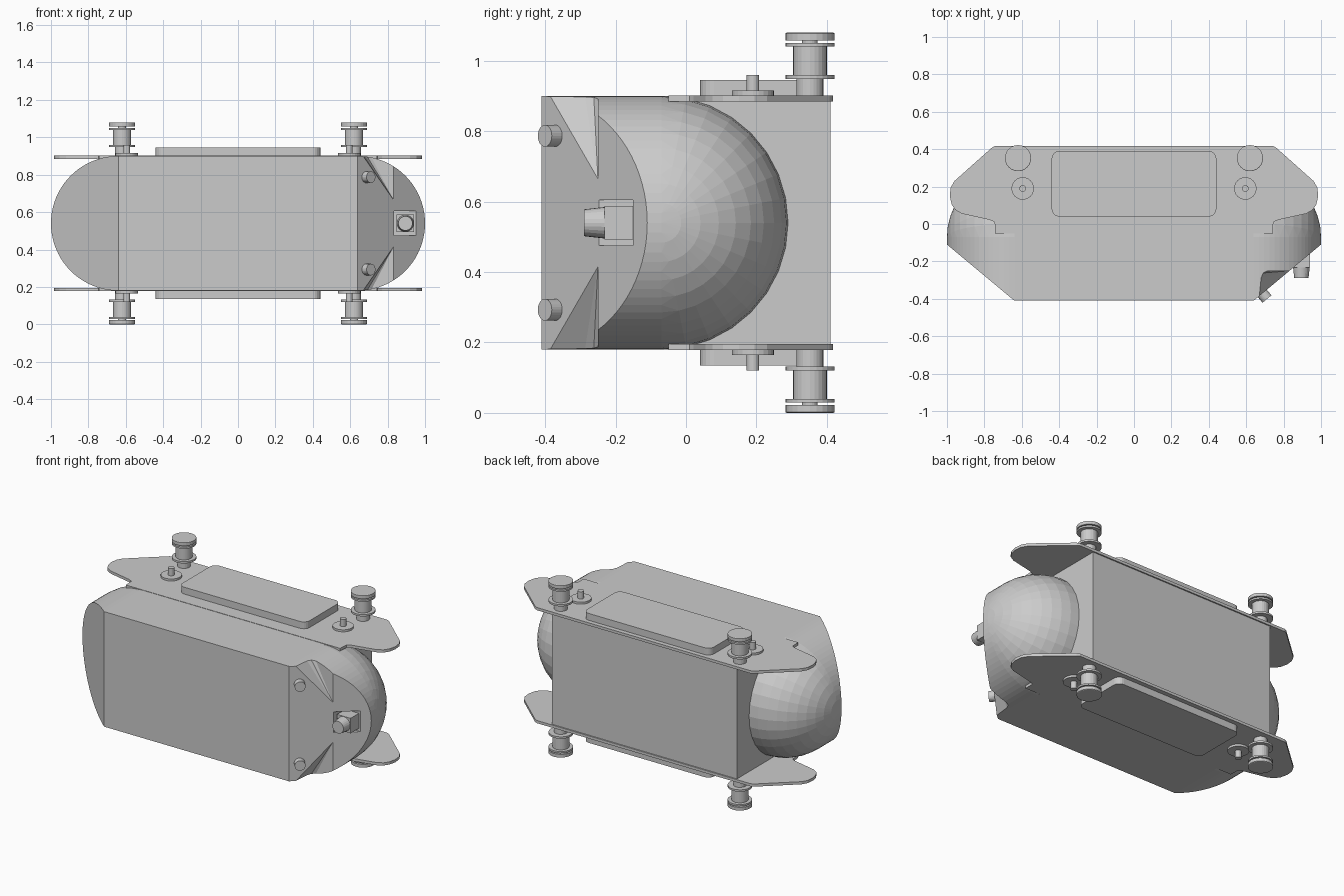
import bpy, bmesh, math
from mathutils import Vector

if "Cube" in bpy.data.objects:
    bpy.data.objects.remove(bpy.data.objects["Cube"])

MID = 0.54      # height of the horizontal mirror plane
R = 0.36        # radius of rounded ends
AX = 0.64       # half length of the straight hull


def finish(bm, name):
    bmesh.ops.recalc_face_normals(bm, faces=bm.faces[:])
    me = bpy.data.meshes.new(name)
    bm.to_mesh(me)
    bm.free()
    ob = bpy.data.objects.new(name, me)
    bpy.context.collection.objects.link(ob)
    return ob


def hull(name, pts):
    bm = bmesh.new()
    for p in pts:
        bm.verts.new(p)
    res = bmesh.ops.convex_hull(bm, input=bm.verts[:])
    junk = [g for g in res['geom_interior'] if isinstance(g, bmesh.types.BMVert)]
    bmesh.ops.delete(bm, geom=junk, context='VERTS')
    bmesh.ops.dissolve_limit(bm, angle_limit=0.01, verts=bm.verts[:], edges=bm.edges[:])
    return finish(bm, name)


def box(name, x0, x1, y0, y1, z0, z1):
    return hull(name, [(x, y, z) for x in (x0, x1) for y in (y0, y1) for z in (z0, z1)])


def prism(name, outline, z0, z1):
    bm = bmesh.new()
    f = bm.faces.new([bm.verts.new((x, y, z0)) for x, y in outline])
    ext = bmesh.ops.extrude_face_region(bm, geom=[f])
    vs = [g for g in ext['geom'] if isinstance(g, bmesh.types.BMVert)]
    bmesh.ops.translate(bm, verts=vs, vec=(0, 0, z1 - z0))
    return finish(bm, name)


def lathe(name, profile, x, y, flip, n=24):
    # profile is a list of (radius, z), closed by caps
    bm = bmesh.new()
    rings = []
    for r, z in profile:
        z = 2 * MID - z if flip else z
        rings.append([bm.verts.new((x + r * math.cos(2 * math.pi * i / n),
                                    y + r * math.sin(2 * math.pi * i / n), z)) for i in range(n)])
    for a, b in zip(rings, rings[1:]):
        for i in range(n):
            bm.faces.new((a[i], a[(i + 1) % n], b[(i + 1) % n], b[i]))
    bm.faces.new(rings[0])
    bm.faces.new(rings[-1])
    return finish(bm, name)


def rod(name, a, b, r0, r1, n=24):
    a, b = Vector(a), Vector(b)
    bm = bmesh.new()
    bmesh.ops.create_cone(bm, cap_ends=True, segments=n, radius1=r0, radius2=r1, depth=(b - a).length)
    ob = finish(bm, name)
    ob.location = (a + b) / 2
    ob.rotation_euler = (b - a).to_track_quat('Z', 'Y').to_euler()
    return ob


def cut(target, cutter):
    m = target.modifiers.new("cut", 'BOOLEAN')
    m.operation, m.object, m.solver = 'DIFFERENCE', cutter, 'EXACT'
    cutter.hide_render = True
    cutter.hide_viewport = True


# Straight hull
box("main_hull", -AX, AX, -0.41, 0.41, 0.18, 0.90)


# Rounded ends: dome behind, half cylinder in front, sliced by a sloping plane
def end_cap(name, s):
    pts = []
    for i in range(11):
        a = math.pi / 2 * i / 10
        for j in range(17):
            b = math.pi * j / 16
            r = R * math.cos(a)
            pts.append((s * (AX + R * math.sin(a)), -0.07 + r * math.sin(b), MID + r * math.cos(b)))
    for j in range(41):
        b = math.pi * j / 40
        for y in (-0.07, -0.41):
            pts.append((s * (AX + R * math.sin(b)), y, MID + R * math.cos(b)))
    ob = hull(name, pts)
    bm = bmesh.new()
    bm.from_mesh(ob.data)
    bmesh.ops.bisect_plane(bm, geom=bm.verts[:] + bm.edges[:] + bm.faces[:], dist=1e-5,
                           plane_co=(s * AX, -0.41, 0), plane_no=(s * 0.30, -0.36, 0), clear_outer=True)
    bmesh.ops.holes_fill(bm, edges=[e for e in bm.edges if e.is_boundary], sides=0)
    bmesh.ops.recalc_face_normals(bm, faces=bm.faces[:])
    bm.to_mesh(ob.data)
    bm.free()
    return ob


end_cap("left_end", -1)
right = end_cap("right_end", 1)

# Corner notches in the right end
for flip in (False, True):
    pts = [(0.655, -0.40, 0.92), (0.665, -0.29, 0.92), (0.677, -0.263, 0.92), (0.70, -0.25, 0.92),
           (1.05, -0.25, 0.92), (0.835, -0.25, 0.66), (0.80, -0.58, 0.92), (0.93, -0.37, 0.66)]
    cut(right, hull("notch_cutter", [(x, y, 2 * MID - z if flip else z) for x, y, z in pts]))

# Camera pocket, block and lens on the right end
cut(right, box("pocket_cutter", 0.835, 0.955, -0.35, -0.15, 0.475, 0.605))
box("camera_block", 0.848, 0.942, -0.232, -0.145, 0.493, 0.587)
rod("camera_lens", (0.895, -0.22, MID), (0.895, -0.29, MID), 0.046, 0.038)

# Lamps on the sloping face
for dz in (-0.247, 0.247):
    rod("lamp", (0.655, -0.334, MID + dz), (0.711, -0.401, MID + dz), 0.031, 0.031)

# Parts on the top, repeated underneath
half = [(0.74, 0.418), (0.76, 0.408), (0.96, 0.23), (0.98, 0.195), (0.985, 0.15), (0.975, 0.105),
        (0.955, 0.075), (0.92, 0.055), (0.77, 0.022), (0.745, 0.01), (0.742, -0.05)]
plate = half + [(-x, y) for x, y in reversed(half)]
pad = []
for cx, cy, a0 in ((0.40, 0.35, 0), (-0.40, 0.35, 90), (-0.40, 0.08, 180), (0.40, 0.08, 270)):
    for k in range(6):
        a = math.radians(a0 + 18 * k)
        pad.append((cx + 0.04 * math.cos(a), cy + 0.04 * math.sin(a)))
post = [(0.038, 0.895), (0.038, 0.948), (0.07, 0.948), (0.07, 0.960), (0.048, 0.960), (0.048, 1.040),
        (0.07, 1.040), (0.07, 1.051), (0.022, 1.051), (0.022, 1.058), (0.07, 1.058), (0.07, 1.078),
        (0.066, 1.080)]
knob = [(0.06, 0.895), (0.06, 0.915), (0.018, 0.915), (0.018, 0.96)]
for flip in (False, True):
    side = "lower" if flip else "upper"
    zz = (lambda z: 2 * MID - z) if flip else (lambda z: z)
    prism(side + "_plate", plate, zz(0.885), zz(0.902))
    prism(side + "_pad", pad, zz(0.89), zz(0.945))
    for s in (-1, 1):
        lathe(side + "_post", post, s * 0.62, 0.352, flip)
        lathe(side + "_knob", knob, s * 0.595, 0.19, flip)
